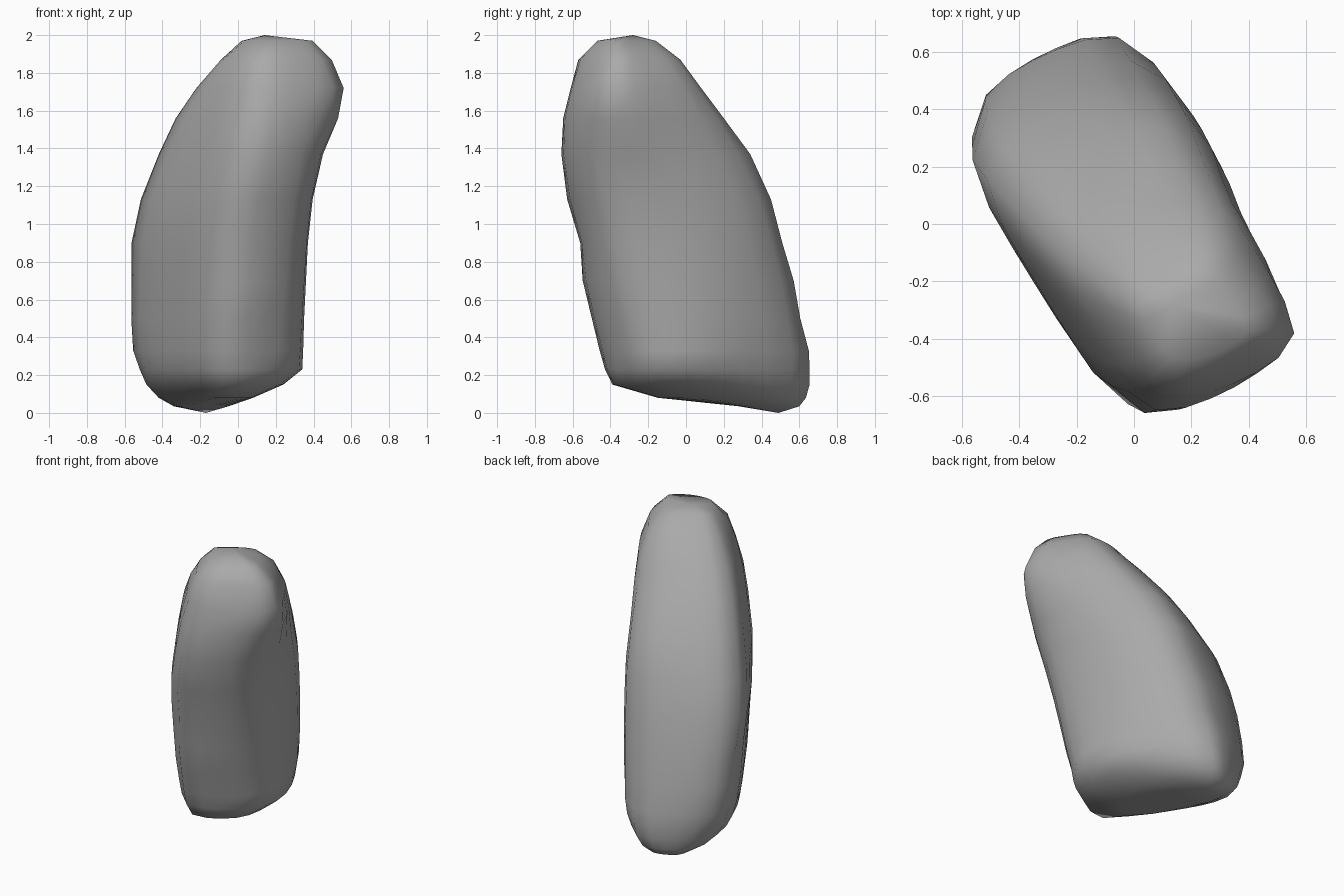
import bpy, bmesh, math
from mathutils import Vector

default = bpy.data.objects.get("Cube")
if default:
    bpy.data.objects.remove(default, do_unlink=True)

# Plain stone colour
stone = bpy.data.materials.new("stone_grey")
stone.use_nodes = True
grey = (0.4, 0.4, 0.4, 1)
stone.diffuse_color = grey
stone.node_tree.nodes["Principled BSDF"].inputs["Base Color"].default_value = grey

SIDES = 24
SHARPNESS = 7
long_axis = Vector((math.sin(math.radians(32)), -math.cos(math.radians(32))))
short_axis = Vector((-long_axis.y, long_axis.x))
x_axis, y_axis = Vector((1, 0)), Vector((0, 1))
directions = [-x_axis, x_axis, -y_axis, y_axis,
              -long_axis, long_axis, -short_axis, short_axis]

# Height, then the low and high limits along x, y, the long and the short axis
sections = [
    (.035, -.34, -.05, .28, .6, -.63, -.3, -.1, .2),
    (.08, -.42, .08, -.18, .635, -.65, .1, -.2, .27),
    (.15, -.485, .24, -.4, .655, -.665, .34, -.3, .32),
    (.23, -.52, .34, -.43, .655, -.675, .38, -.345, .35),
    (.33, -.555, .345, -.46, .65, -.675, .4, -.36, .365),
    (.5, -.565, .35, -.5, .605, -.65, .445, -.38, .373),
    (.7, -.565, .36, -.55, .57, -.61, .49, -.39, .376),
    (.9, -.565, .37, -.56, .51, -.55, .53, -.405, .376),
    (1.13, -.515, .395, -.63, .45, -.47, .59, -.4, .37),
    (1.37, -.42, .45, -.66, .34, -.33, .65, -.37, .345),
    (1.56, -.33, .53, -.65, .2, -.2, .67, -.34, .33),
    (1.72, -.22, .56, -.61, .08, -.06, .665, -.3, .31),
    (1.87, -.09, .5, -.57, -.03, .09, .6, -.24, .25),
    (1.97, .01, .43, -.47, -.16, .24, .54, -.15, .15),
]


def section_ring(bm, z, *limits):
    """Rounded eight-sided outline that touches its limits."""
    back, front, right, left = limits[4:]
    centre = long_axis * (back + front) / 2 + short_axis * (right + left) / 2
    targets = []
    for i, (limit, d) in enumerate(zip(limits, directions)):
        outward = limit if i % 2 else -limit
        targets.append(max(outward - centre.dot(d), .03))
    reach = list(targets)
    for step in range(12):
        points = []
        for i in range(SIDES):
            angle = math.tau * i / SIDES
            ray = (long_axis * math.cos(angle) * (front - back)
                   + short_axis * math.sin(angle) * (left - right)).normalized()
            total = sum((max(ray.dot(d), 0) / r) ** SHARPNESS
                        for d, r in zip(directions, reach))
            points.append(ray * total ** (-1 / SHARPNESS))
        # Let rounded corners swell until they touch the limits
        reach = [r * t / max(p.dot(d) for p in points)
                 for r, t, d in zip(reach, targets, directions)]
    return [bm.verts.new((*(centre + p), z)) for p in points]


# Boulder: sections joined from the sloping foot to the leaning crown
bm = bmesh.new()
rings = [section_ring(bm, *s) for s in sections]
for low, high in zip(rings, rings[1:]):
    for i in range(SIDES):
        j = (i + 1) % SIDES
        bm.faces.new((low[i], low[j], high[j], high[i]))

# Low point of the foot and high point of the crown
foot = bm.verts.new((-.17, .49, 0))
crown = bm.verts.new((.14, -.28, 2))
for i in range(SIDES):
    j = (i + 1) % SIDES
    bm.faces.new((foot, rings[0][j], rings[0][i]))
    bm.faces.new((crown, rings[-1][i], rings[-1][j]))
bmesh.ops.recalc_face_normals(bm, faces=bm.faces)
for face in bm.faces:
    face.smooth = True

mesh = bpy.data.meshes.new("boulder")
bm.to_mesh(mesh)
bm.free()
mesh.materials.append(stone)
boulder = bpy.data.objects.new("boulder", mesh)
bpy.context.collection.objects.link(boulder)
